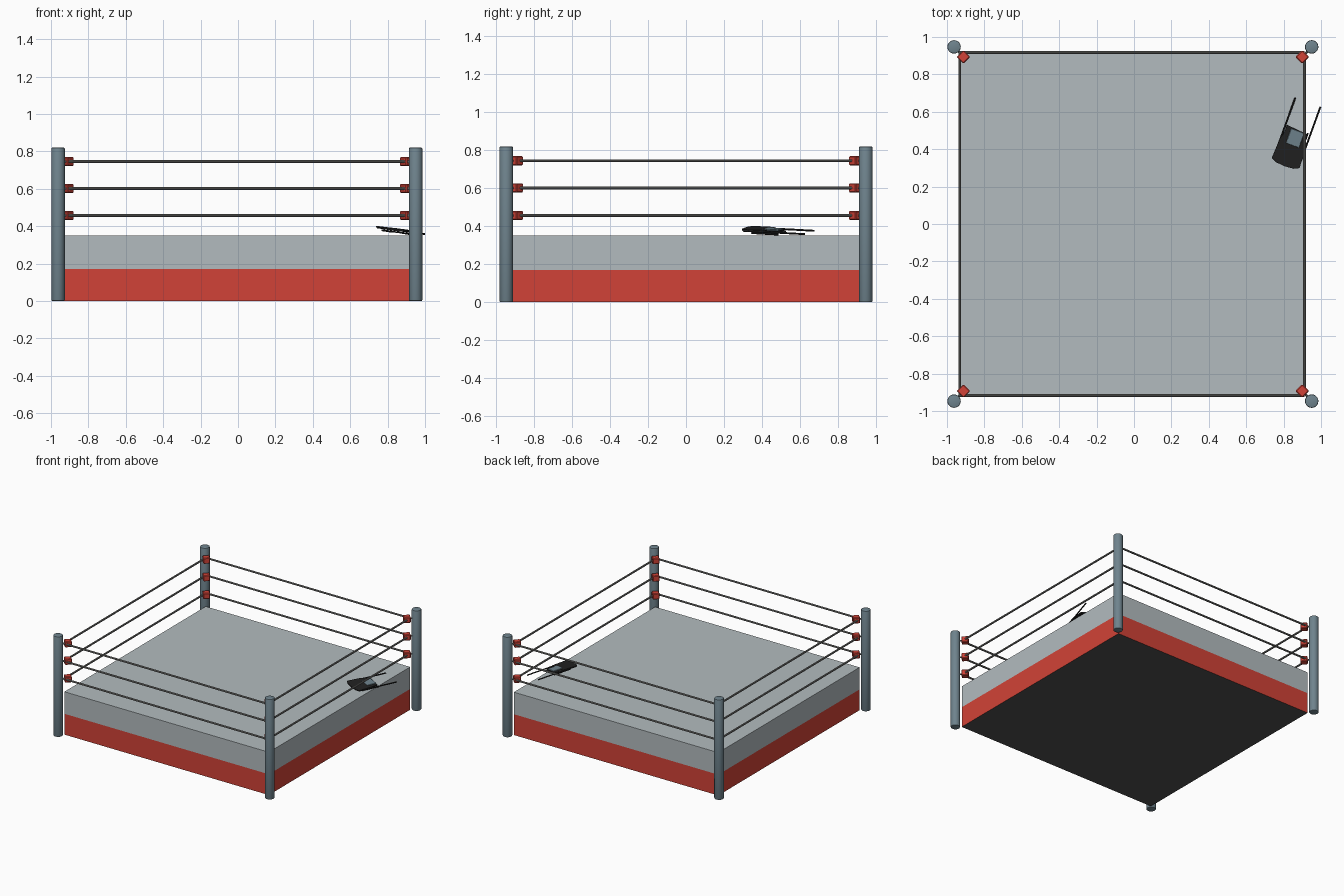
import bpy, bmesh
from math import radians
from mathutils import Matrix, Vector

if "Cube" in bpy.data.objects:
    bpy.data.objects.remove(bpy.data.objects["Cube"])


def material(name, rgb):
    m = bpy.data.materials.new(name)
    m.diffuse_color = (*rgb, 1)
    m.use_nodes = True
    m.node_tree.nodes["Principled BSDF"].inputs["Base Color"].default_value = m.diffuse_color
    return m


RED = material("red", (0.64, 0.055, 0.038))
CANVAS = material("canvas_grey", (0.45, 0.50, 0.52))
STEEL = material("steel_blue", (0.16, 0.23, 0.27))
ROPE = material("rope_grey", (0.20, 0.20, 0.19))
BLACK = material("black", (0.015, 0.015, 0.015))
DARK = material("underside", (0.08, 0.08, 0.08))


def finish(name, bm, mat, matrix=None, smooth=False):
    mesh = bpy.data.meshes.new(name)
    bmesh.ops.recalc_face_normals(bm, faces=bm.faces)
    bm.to_mesh(mesh)
    bm.free()
    ob = bpy.data.objects.new(name, mesh)
    bpy.context.collection.objects.link(ob)
    mesh.materials.append(mat)
    if matrix:
        ob.matrix_world = matrix
    if smooth:
        bpy.ops.object.select_all(action='DESELECT')
        ob.select_set(True)
        bpy.context.view_layer.objects.active = ob
        bpy.ops.object.shade_smooth_by_angle(angle=radians(40))
    return ob


def box(name, lo, hi, mat, matrix=None, bevel=0):
    lo, hi = Vector(lo), Vector(hi)
    bm = bmesh.new()
    bmesh.ops.create_cube(bm, size=1, matrix=Matrix.Translation((lo + hi) / 2)
                          @ Matrix.Diagonal((*(hi - lo), 1)))
    if bevel:
        bmesh.ops.bevel(bm, geom=bm.edges[:], offset=bevel, segments=1, affect='EDGES')
    return finish(name, bm, mat, matrix)


def rod(name, a, b, r, mat, sides=8, matrix=None, bevel=0):
    a, b = Vector(a), Vector(b)
    d = b - a
    bm = bmesh.new()
    bmesh.ops.create_cone(bm, cap_ends=True, segments=sides, radius1=r, radius2=r, depth=d.length,
                          matrix=Matrix.Translation((a + b) / 2)
                          @ d.to_track_quat('Z', 'Y').to_matrix().to_4x4())
    if bevel:
        rims = [e for e in bm.edges if any(len(f.verts) > 4 for f in e.link_faces)]
        bmesh.ops.bevel(bm, geom=rims, offset=bevel, segments=2, affect='EDGES', profile=0.5)
    return finish(name, bm, mat, matrix, smooth=True)


def plate(name, outline, w0, w1, mat, matrix):
    bm = bmesh.new()
    face = bm.faces.new([bm.verts.new((u, v, w0)) for u, v in outline])
    ext = bmesh.ops.extrude_face_region(bm, geom=[face])
    top = [g for g in ext["geom"] if isinstance(g, bmesh.types.BMVert)]
    bmesh.ops.translate(bm, verts=top, vec=(0, 0, w1 - w0))
    if not face.is_valid or len(bm.faces) < len(outline) + 2:
        bm.faces.new([v for v in bm.verts if v not in top])
    return finish(name, bm, mat, matrix)


# Platform: red skirt below, grey canvas above
X0, X1, Y = -0.93, 0.917, 0.912
skirt = box("apron_skirt", (X0, -Y, 0), (X1, Y, 0.17), RED)
skirt.data.materials.append(DARK)
for p in skirt.data.polygons:
    if p.normal.z < -0.5:
        p.material_index = 1
box("canvas_platform", (X0, -Y, 0.17), (X1, Y, 0.35), CANVAS)

# Corner posts with turnbuckle pads
LEVELS = (0.457, 0.602, 0.745)
for sx in (-1, 1):
    for sy in (-1, 1):
        px, py = -0.006 + sx * 0.956, sy * 0.947
        rod("corner_post", (px, py, 0), (px, py, 0.82), 0.036, STEEL, 20, bevel=0.006)
        for z in LEVELS:
            cx, cy = px - sx * 0.05, py - sy * 0.054
            spin = Matrix.Translation((cx, cy, z)) @ Matrix.Rotation(radians(45), 4, 'Z')
            box("turnbuckle_pad", (-0.026, -0.026, -0.024), (0.026, 0.026, 0.024), RED, spin, 0.005)
            rod("turnbuckle_link", (px, py, z), (cx, cy, z), 0.006, ROPE)

# Three ropes around the ring
RX0, RX1, RY = -0.932, 0.912, 0.917
CORNERS = [(RX0, -RY), (RX1, -RY), (RX1, RY), (RX0, RY)]
for z in LEVELS:
    for i in range(4):
        rod("rope", (*CORNERS[i], z), (*CORNERS[(i + 1) % 4], z), 0.0075, ROPE)

# Folded chair lying on the edge of the canvas (local axes: length, width, thickness)
u = Vector((0.342, 0.94, -0.04)).normalized()
v = Vector((0.94, -0.342, -0.125))
v = (v - u * v.dot(u)).normalized()
w = v.cross(u)
w = w if w.z > 0 else -w
chair = Matrix((u, v, w)).transposed().to_4x4()
chair.translation = (0.86, 0.459, 0.377)

plate("chair_back", [(-0.142, -0.081), (-0.156, -0.05), (-0.160, 0.0), (-0.156, 0.05),
                     (-0.142, 0.078), (-0.02, 0.070), (-0.02, -0.075)], 0.002, 0.009, BLACK, chair)
plate("chair_seat", [(-0.06, -0.072), (-0.06, 0.068), (0.042, 0.055), (0.052, -0.062)],
      -0.004, 0.004, BLACK, chair)
box("seat_cushion", (-0.042, -0.038, 0.003), (0.042, 0.038, 0.010), STEEL, chair, 0.002)
for side in (-1, 1):
    rod("chair_front_leg", (-0.14, side * 0.072, 0.002), (0.205, side * 0.072, -0.002),
        0.005, BLACK, 8, chair)
    rod("chair_rear_leg", (-0.10, side * 0.058, -0.010), (0.05, side * 0.058, -0.012),
        0.005, BLACK, 8, chair)
rod("chair_crossbar", (-0.09, -0.058, -0.010), (-0.09, 0.058, -0.010), 0.004, BLACK, 8, chair)
